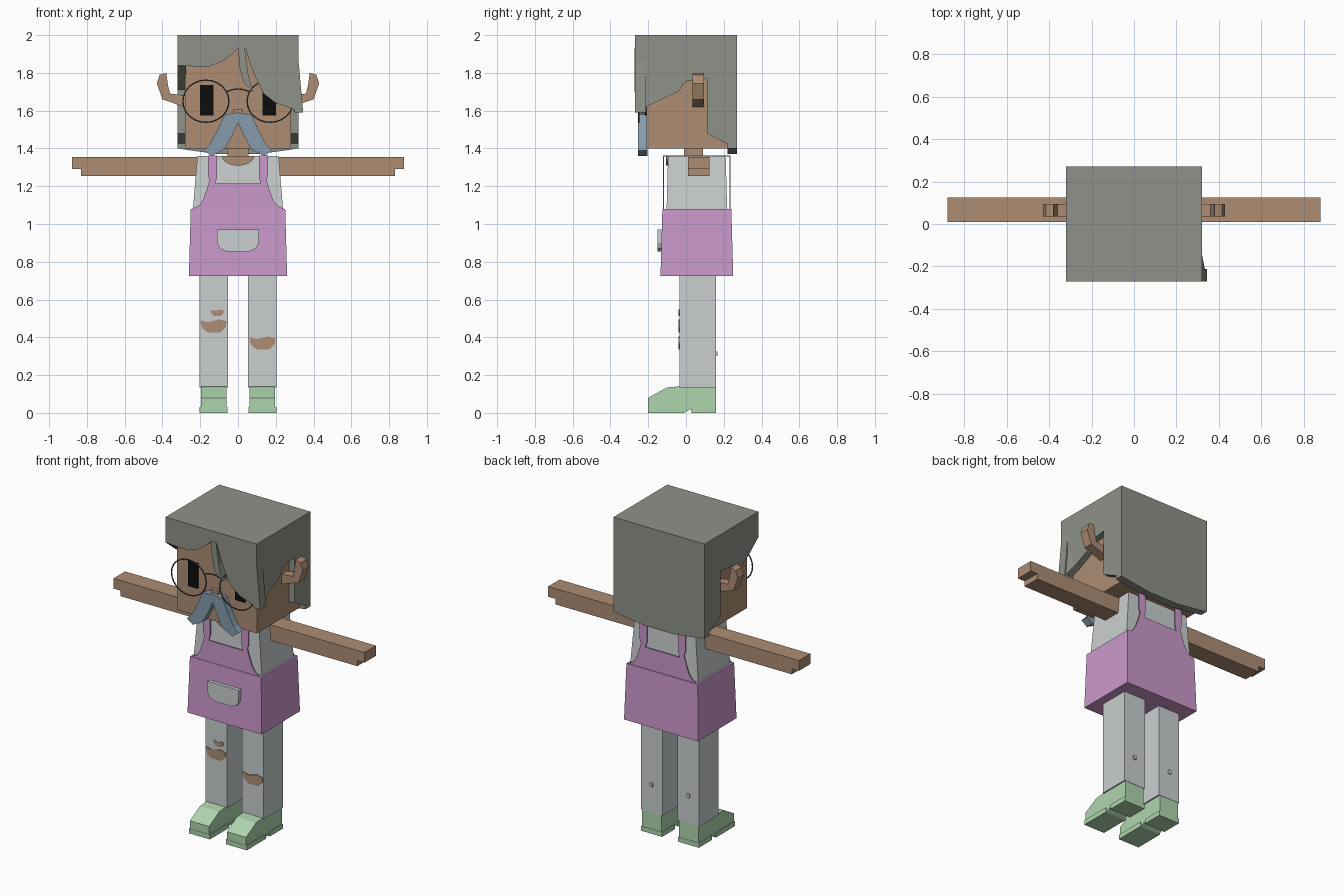
import bpy, bmesh, math

cube = bpy.data.objects.get("Cube")
if cube:
    bpy.data.objects.remove(cube, do_unlink=True)


def material(name, rgb):
    """Flat material from a display colour, stored as linear values."""
    lin = [((c / 255 + 0.055) / 1.055) ** 2.4 for c in rgb]
    m = bpy.data.materials.new(name)
    m.use_nodes = True
    m.diffuse_color = (*lin, 1)
    bsdf = m.node_tree.nodes["Principled BSDF"]
    bsdf.inputs["Base Color"].default_value = (*lin, 1)
    bsdf.inputs["Roughness"].default_value = 0.9
    return m


SKIN = material("skin", (173, 141, 116))
HAIR = material("grey hair", (143, 146, 137))
CLOTH = material("pale grey cloth", (202, 207, 208))
PINK = material("pink apron", (203, 153, 203))
GREEN = material("green shoe", (174, 213, 174))
BLUE = material("blue grey moustache", (134, 156, 172))
BLACK = material("black eye", (12, 12, 12))
FRAME = material("dark glasses frame", (75, 78, 76))


def finish(name, bm, mat):
    bmesh.ops.recalc_face_normals(bm, faces=bm.faces)
    mesh = bpy.data.meshes.new(name)
    bm.to_mesh(mesh)
    bm.free()
    mesh.materials.append(mat)
    ob = bpy.data.objects.new(name, mesh)
    bpy.context.collection.objects.link(ob)
    return ob


def box(name, x, y, z, mat, top=(0, 0), open_bottom=False):
    """Box from ranges; top insets the upper face in x and y."""
    bm = bmesh.new()
    bmesh.ops.create_cube(bm, size=1)
    for v in bm.verts:
        up = v.co.z > 0
        sx, sy = (1 if v.co.x > 0 else -1), (1 if v.co.y > 0 else -1)
        v.co = (x[sx > 0] - sx * top[0] * up, y[sy > 0] - sy * top[1] * up, z[up])
    if open_bottom:
        low = [f for f in bm.faces if all(v.co.z == z[0] for v in f.verts)]
        bmesh.ops.delete(bm, geom=low, context='FACES')
    return finish(name, bm, mat)


def slab(name, pts, axis, lo, hi, mat):
    """Outline extruded along x (points are y, z) or along y (points are x, z)."""
    bm = bmesh.new()
    place = (lambda p, d: (d, p[0], p[1])) if axis == "x" else (lambda p, d: (p[0], d, p[1]))
    face = bm.faces.new([bm.verts.new(place(p, lo)) for p in pts])
    new = bmesh.ops.extrude_face_region(bm, geom=[face])["geom"]
    for v in new:
        if isinstance(v, bmesh.types.BMVert):
            v.co["xyz".index(axis)] = hi
    bmesh.ops.triangulate(bm, faces=[f for f in bm.faces if len(f.verts) > 4])
    return finish(name, bm, mat)


def mirror(pts):
    """Close a half outline with its reflection in x."""
    return pts + [(-x, z) for x, z in reversed(pts) if x != 0]


def flip(pts, s):
    return [(x * s, z) for x, z in pts]


def wire(name, pts, radius, mat, closed=False):
    cu = bpy.data.curves.new(name, 'CURVE')
    cu.dimensions = '3D'
    cu.bevel_depth = radius
    cu.bevel_resolution = 1
    sp = cu.splines.new('POLY')
    sp.points.add(len(pts) - 1)
    for p, co in zip(sp.points, pts):
        p.co = (*co, 1)
    sp.use_cyclic_u = closed
    cu.materials.append(mat)
    ob = bpy.data.objects.new(name, cu)
    bpy.context.collection.objects.link(ob)


# Head and neck
box("head", (-.28, .28), (-.21, .24), (1.40, 1.96), SKIN)
box("neck", (-.055, .055), (-.01, .09), (1.34, 1.41), SKIN)
box("nose", (-.025, .025), (-.235, -.2), (1.575, 1.61), SKIN)

# Hair shell: crown, back, sides and parted fringe
box("hair_crown", (-.32, .32), (-.27, .27), (1.94, 2.0), HAIR)
slab("hair_back", mirror([(.32, 2), (.32, 1.40), (.22, 1.385), (.10, 1.37)]), "y", .22, .27, HAIR)
behind_ear = [(-.005, 1.755), (.11, 1.77), (.11, 1.48), (.27, 1.40), (.27, 2)]
slab("hair_side_right", [(-.27, 2), (-.27, 1.84), (-.17, 1.76), (-.08, 1.71)] + behind_ear,
     "x", -.32, -.275, HAIR)
left = slab("hair_side_left", [(-.27, 2), (-.27, 1.87), (-.27, 1.59), (-.14, 1.655), (-.04, 1.70)] + behind_ear,
            "x", .275, .32, HAIR)
for v in left.data.vertices:      # flared lock at the front corner
    if v.co.z < 1.6 and v.co.y < -.2:
        v.co.x += .025
slab("fringe", [(-.32, 2), (-.32, 1.84), (-.165, 1.83), (-.085, 1.86), (-.03, 1.90), (0, 1.93),
                (.04, 1.93), (.06, 1.86), (.09, 1.78), (.135, 1.69), (.20, 1.64), (.345, 1.59),
                (.32, 1.87), (.32, 2)], "y", -.27, -.212, HAIR)
slab("fringe_strand", [(0, 1.935), (.008, 1.83), (.03, 1.75), (.08, 1.70), (.055, 1.79), (.035, 1.935)],
     "y", -.272, -.225, HAIR)

# Moustache
slab("moustache", mirror([(0, 1.59), (.07, 1.58), (.115, 1.485), (.15, 1.42), (.18, 1.39), (.14, 1.36),
                          (.07, 1.395), (.035, 1.46), (0, 1.535)]), "y", -.255, -.205, BLUE)

# Glasses bridge
wire("glasses_bridge", [(x, -.25, 1.715 - 4 * x * x) for x in (-.06, -.03, 0, .03, .06)], .004, FRAME)

# Torso, apron and pocket
box("shirt", (-.245, .245), (-.105, .22), (1.0, 1.36), CLOTH, top=(.03, .01))
box("hips", (-.215, .215), (-.095, .215), (.735, 1.02), SKIN)
box("apron_skirt", (-.26, .26), (-.135, .25), (.725, 1.08), PINK, top=(.01, .01), open_bottom=True)
bib = mirror([(.25, 1.075), (.205, 1.10), (.185, 1.13), (.165, 1.185), (.15, 1.235), (.16, 1.26), (.16, 1.36),
              (.11, 1.36), (.11, 1.25), (.12, 1.215)])
slab("apron_bib_front", bib, "y", -.122, -.116, PINK)
slab("apron_bib_back", bib, "y", .230, .236, PINK)
for s in (-1, 1):
    box("shoulder_strap", sorted((s * .11, s * .16)), (-.122, .236), (1.358, 1.363), PINK)
slab("neckline", [(.085 * math.cos(a), 1.361 - .052 * math.sin(a))
                  for a in [i * math.pi / 10 for i in range(11)]], "y", -.106, -.09, SKIN)
slab("pocket", mirror([(.11, .97), (.11, .90), (.095, .87), (.06, .855)]), "y", -.15, -.12, CLOTH)

# Paired parts
for s, side in ((-1, "right"), (1, "left")):
    def span(a, b):
        return sorted((s * a, s * b))

    box(side + "_eye", span(.13, .20), (-.217, -.2), (1.575, 1.735), BLACK)
    wire(side + "_glasses_rim", [(s * .17 + .122 * math.cos(a), -.25, 1.65 + .112 * math.sin(a))
                                 for a in [i * math.tau / 24 for i in range(24)]], .004, FRAME, True)
    slab(side + "_ear", flip([(.27, 1.68), (.36, 1.69), (.37, 1.73), (.38, 1.80), (.415, 1.79), (.43, 1.745),
                              (.40, 1.66), (.27, 1.615)], s), "y", .035, .095, SKIN)
    slab(side + "_arm", flip([(.20, 1.355), (.88, 1.355), (.88, 1.29), (.83, 1.29), (.83, 1.255),
                              (.20, 1.255)], s), "y", .01, .125, SKIN)
    box(side + "_trouser_leg", span(.053, .205), (-.035, .16), (.135, .76), CLOTH)
    box(side + "_leg_stud", span(.12, .14), (.15, .167), (.30, .325), CLOTH)
    # Shoe upper with heel notch, plus a slightly wider sole edge
    slab(side + "_shoe", [(-.20, 0), (-.20, .08), (-.10, .135), (-.04, .14), (.158, .14), (.158, 0),
                          (.03, 0), (.025, .02), (-.01, 0)], "x", s * .062, s * .197, GREEN)
    box(side + "_sole_front", span(.056, .203), (-.202, -.01), (0, .03), GREEN)
    box(side + "_sole_heel", span(.056, .203), (.03, .16), (0, .03), GREEN)

# Torn knees
tear = [(-.07, .03), (-.03, .02), (.03, .035), (.07, .025), (.065, -.005), (.035, -.035), (-.03, -.035), (-.06, -.01)]
for name, cx, cz, k in (("right_knee_tear", -.13, .46, 1), ("right_small_tear", -.11, .53, .5),
                        ("left_knee_tear", .13, .37, 1)):
    slab(name, [(cx + x * k, cz + z * k) for x, z in tear], "y", -.04, -.03, SKIN)
